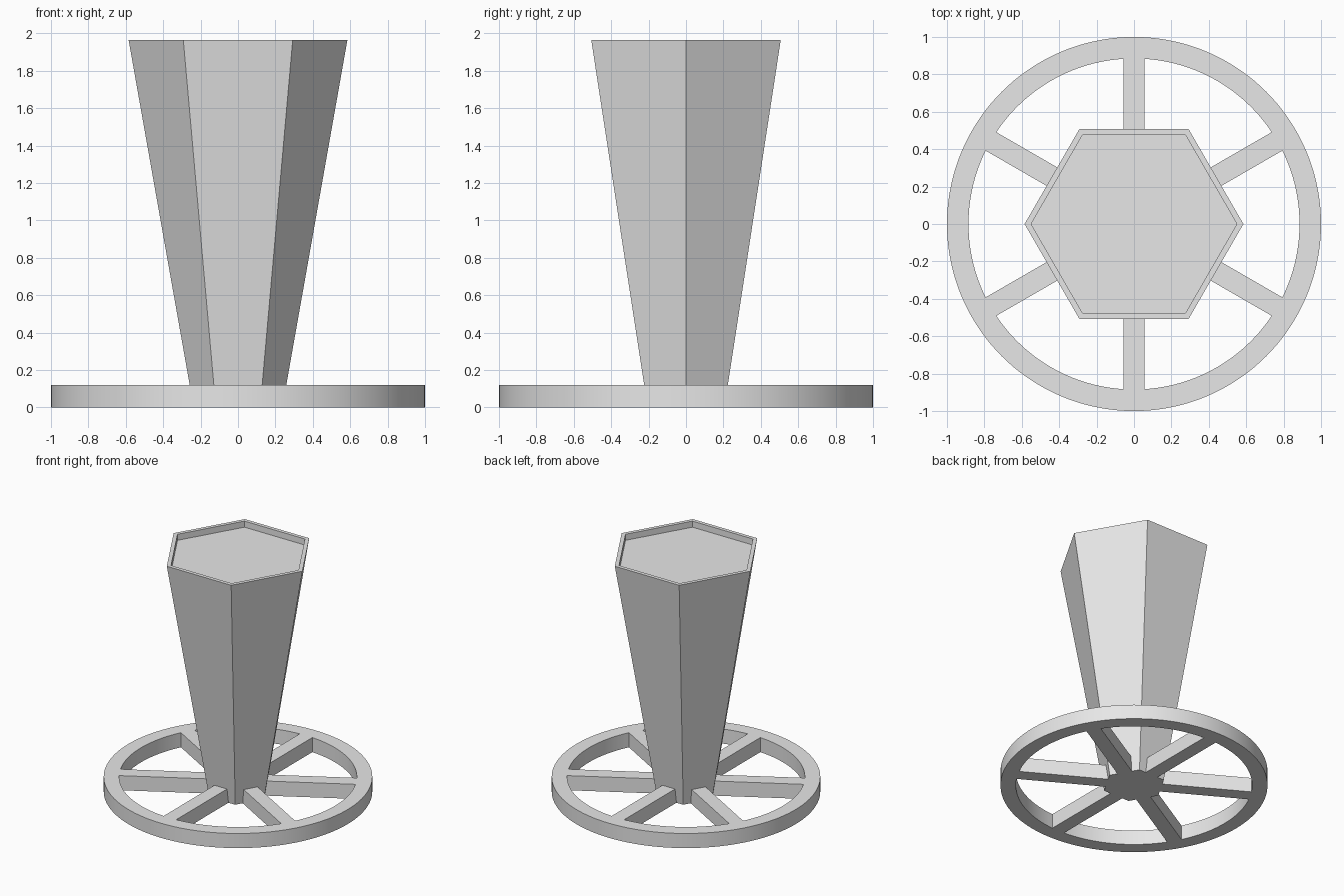
import bpy
import bmesh
from math import cos, sin, pi, radians, asin

if "Cube" in bpy.data.objects:
    bpy.data.objects.remove(bpy.data.objects["Cube"], do_unlink=True)

GREY = (0.8, 0.8, 0.8, 1)
mat = bpy.data.materials.new("light grey")
mat.use_nodes = True
mat.diffuse_color = GREY
mat.node_tree.nodes["Principled BSDF"].inputs["Base Color"].default_value = GREY

BASE_H = 0.12
TOP_H = 1.965
INNER_R = 0.885
SPOKE_HALF = 0.057


def polar(radius, angle):
    return radius * cos(angle), radius * sin(angle)


def add_outline(curve, points):
    spline = curve.splines.new("POLY")
    spline.points.add(len(points) - 1)
    for point, (x, y) in zip(spline.points, points):
        point.co = (x, y, 0, 1)
    spline.use_cyclic_u = True


# Spoked wheel base: a disc outline with six wedge-shaped openings
curve = bpy.data.curves.new("wheel_base", "CURVE")
curve.dimensions = "2D"
curve.fill_mode = "BOTH"
curve.extrude = BASE_H / 2
add_outline(curve, [polar(1, 2 * pi * i / 144) for i in range(144)])
half_sweep = radians(30) - asin(SPOKE_HALF / INNER_R)
for k in range(6):
    middle = k * pi / 3
    wedge = [polar(SPOKE_HALF / sin(pi / 6), middle)]
    for i in range(21):
        wedge.append(polar(INNER_R, middle + half_sweep * (i / 10 - 1)))
    add_outline(curve, wedge)
wheel = bpy.data.objects.new("wheel_base", curve)
wheel.location.z = BASE_H / 2
bpy.context.collection.objects.link(wheel)
bpy.ops.object.select_all(action="DESELECT")
wheel.select_set(True)
bpy.context.view_layer.objects.active = wheel
bpy.ops.object.convert(target="MESH")
wheel = bpy.context.object
wheel.data.materials.clear()
wheel.data.materials.append(mat)
bm = bmesh.new()
bm.from_mesh(wheel.data)
bmesh.ops.remove_doubles(bm, verts=bm.verts, dist=0.0001)
bmesh.ops.recalc_face_normals(bm, faces=bm.faces)
bm.to_mesh(wheel.data)
bm.free()
bpy.ops.object.shade_smooth_by_angle(angle=radians(25))

# Flared hexagonal column with a shallow recess in its top
bm = bmesh.new()
profile = [(0.237, 0), (0.585, TOP_H), (0.55, TOP_H), (0.55, TOP_H - 0.05)]
rings = [[bm.verts.new((*polar(r, k * pi / 3), z)) for k in range(6)]
         for r, z in profile]
for low, high in zip(rings, rings[1:]):
    for k in range(6):
        n = (k + 1) % 6
        bm.faces.new((low[k], low[n], high[n], high[k]))
bm.faces.new(rings[0][::-1])
bm.faces.new(rings[-1])
bmesh.ops.recalc_face_normals(bm, faces=bm.faces)
mesh = bpy.data.meshes.new("hexagonal_column")
bm.to_mesh(mesh)
bm.free()
mesh.materials.append(mat)
column = bpy.data.objects.new("hexagonal_column", mesh)
bpy.context.collection.objects.link(column)
